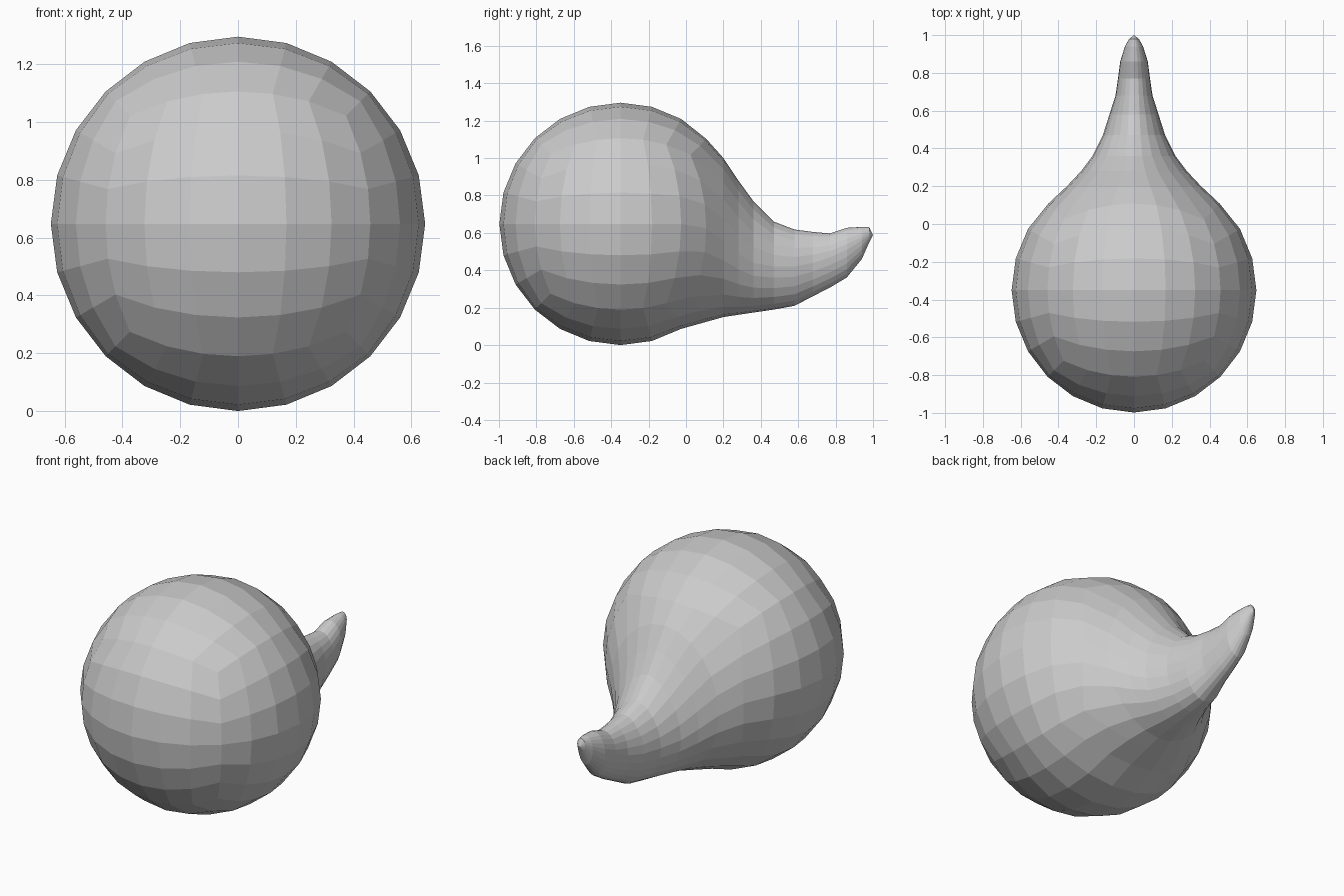
import bpy, bmesh, math
from mathutils import Vector

if "Cube" in bpy.data.objects:
    bpy.data.objects.remove(bpy.data.objects["Cube"])

R = 0.648
CENTRE = Vector((0, -0.35, R))

# Tail sections: y, bottom z, top z, half width, z of widest point, upper-half exponent
SECTIONS = [
    (0.00, 0.090, 1.192, 0.545, 0.648, 1.0),
    (0.10, 0.122, 1.112, 0.462, 0.630, 1.0),
    (0.20, 0.150, 1.000, 0.355, 0.560, 1.05),
    (0.28, 0.162, 0.880, 0.280, 0.490, 1.15),
    (0.36, 0.174, 0.770, 0.220, 0.440, 1.2),
    (0.47, 0.190, 0.660, 0.165, 0.420, 1.15),
    (0.58, 0.210, 0.618, 0.130, 0.420, 1.1),
    (0.68, 0.262, 0.605, 0.098, 0.440, 1.0),
    (0.77, 0.308, 0.597, 0.085, 0.470, 1.0),
    (0.86, 0.362, 0.627, 0.073, 0.510, 1.0),
    (0.94, 0.460, 0.632, 0.048, 0.560, 1.0),
    (0.98, 0.550, 0.630, 0.026, 0.592, 1.0),
]


def section_point(y, angle):
    """Point on the tail surface at depth y and angle around its axis."""
    i = 0
    while i < len(SECTIONS) - 2 and y > SECTIONS[i + 1][0]:
        i += 1
    a, b = SECTIONS[i], SECTIONS[i + 1]
    t = min(max((y - a[0]) / (b[0] - a[0]), 0), 1)
    bottom, top, width, mid, power = (p + (q - p) * t for p, q in zip(a[1:], b[1:]))
    c, s = math.cos(angle), math.sin(angle)
    if s < 0:
        power = 1.0
    x = width * math.copysign(abs(c) ** power, c)
    z = mid + s * (top - mid if s > 0 else mid - bottom)
    return Vector((x, y, z))


# Round body: a cube grid pushed out to a sphere, left open at the back
bm = bmesh.new()
bmesh.ops.create_cube(bm, size=2)
bmesh.ops.subdivide_edges(bm, edges=bm.edges[:], cuts=5, use_grid_fill=True)
back = [f for f in bm.faces if f.calc_center_median().y > 0.99]
bmesh.ops.delete(bm, geom=back, context='FACES')
for v in bm.verts:
    direction = Vector([math.tan(c * math.pi / 4) for c in v.co]).normalized()
    v.co = CENTRE + direction * R

# Tail: rings of quads continuing from the open edge
rim = [v for v in bm.verts if v.is_boundary]
rim.sort(key=lambda v: math.atan2(v.co.z - R, v.co.x))
angles = [math.atan2(v.co.z - R, v.co.x) for v in rim]
for v, a in zip(rim, angles):
    v.co = section_point(v.co.y, a)
previous = rim
n = len(rim)
for sec in SECTIONS[2:]:
    ring = [bm.verts.new(section_point(sec[0], a)) for a in angles]
    for i in range(n):
        j = (i + 1) % n
        bm.faces.new((previous[i], previous[j], ring[j], ring[i]))
    previous = ring

# Tail tip
tip = bm.verts.new((0, 1.0, 0.588))
for i in range(n):
    bm.faces.new((previous[i], previous[(i + 1) % n], tip))

bmesh.ops.recalc_face_normals(bm, faces=bm.faces[:])
mesh = bpy.data.meshes.new("body_with_tail")
bm.to_mesh(mesh)
bm.free()
bpy.context.collection.objects.link(bpy.data.objects.new("body_with_tail", mesh))
